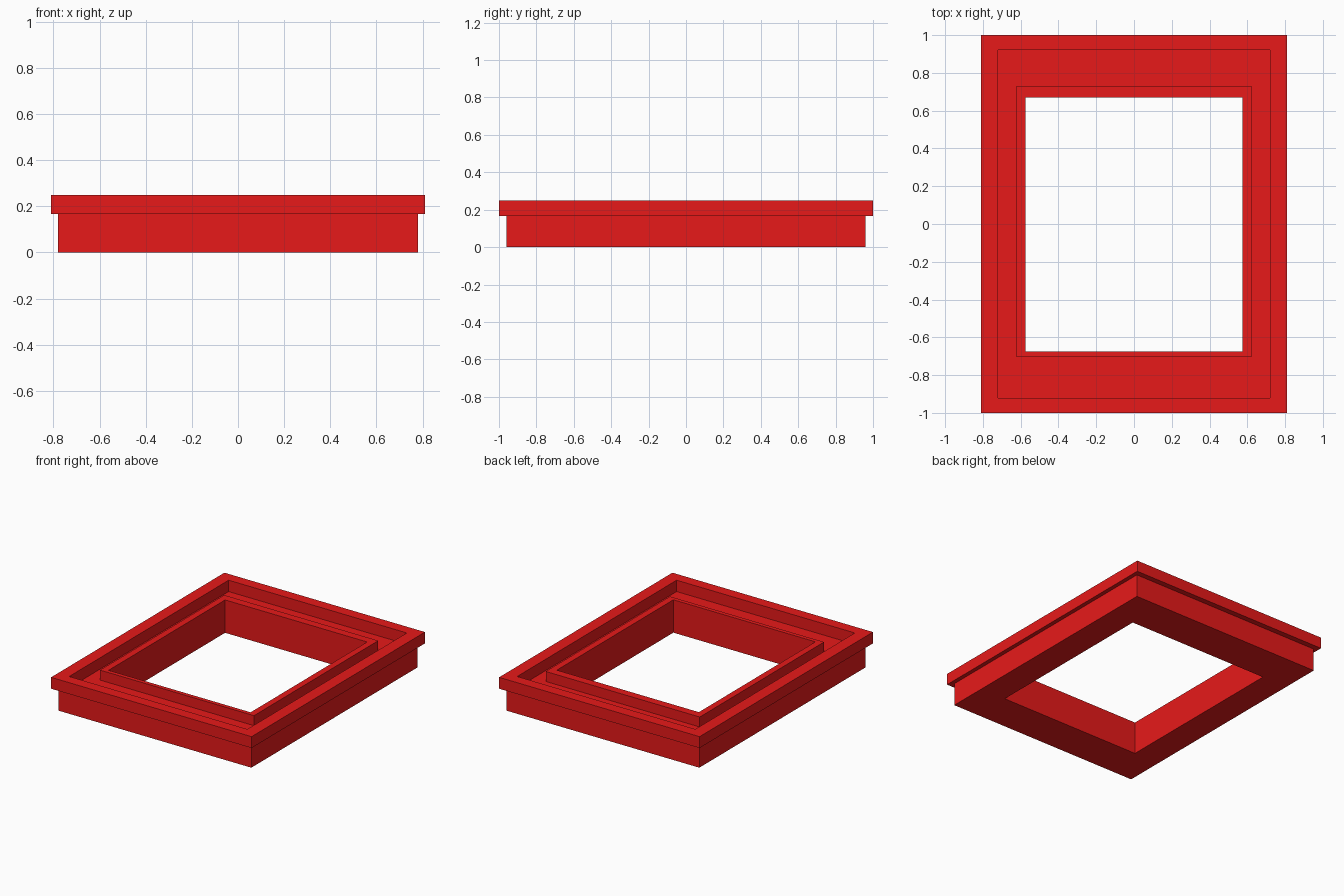
import bpy, bmesh

if "Cube" in bpy.data.objects:
    bpy.data.objects.remove(bpy.data.objects["Cube"])

# Cross-section of the frame: (half width x, back y, front y, height z)
SECTION = [
    (0.78, 0.96, -0.96, 0.0),       # body foot
    (0.78, 0.96, -0.96, 0.167),     # body top, under the flange
    (0.81, 1.0, -1.0, 0.167),       # flange underside
    (0.81, 1.0, -1.0, 0.25),        # outer rim
    (0.72, 0.92, -0.92, 0.25),      # rim inner edge
    (0.72, 0.92, -0.92, 0.167),     # groove floor, outer
    (0.622, 0.73, -0.704, 0.167),   # groove floor, inner
    (0.622, 0.73, -0.704, 0.24),    # inner lip
    (0.574, 0.671, -0.674, 0.24),   # opening, top
    (0.574, 0.671, -0.674, 0.0),    # opening, bottom
]


def rectangular_frame(name, section, material):
    """Join rectangular loops into a closed ring with flat faces."""
    bm = bmesh.new()
    loops = [[bm.verts.new(p) for p in
              ((-x, front, z), (x, front, z), (x, back, z), (-x, back, z))]
             for x, back, front, z in section]
    for a, b in zip(loops, loops[1:] + loops[:1]):
        for i in range(4):
            j = (i + 1) % 4
            bm.faces.new((a[i], a[j], b[j], b[i]))
    bmesh.ops.recalc_face_normals(bm, faces=bm.faces)
    mesh = bpy.data.meshes.new(name)
    bm.to_mesh(mesh)
    bm.free()
    mesh.materials.append(material)
    obj = bpy.data.objects.new(name, mesh)
    bpy.context.collection.objects.link(obj)
    return obj


red = bpy.data.materials.new("red")
red.diffuse_color = (0.8, 0.01, 0.01, 1)
red.use_nodes = True
red.node_tree.nodes["Principled BSDF"].inputs["Base Color"].default_value = red.diffuse_color

# Grooved frame with overhanging flange and inner lip
rectangular_frame("grooved_frame", SECTION, red)
